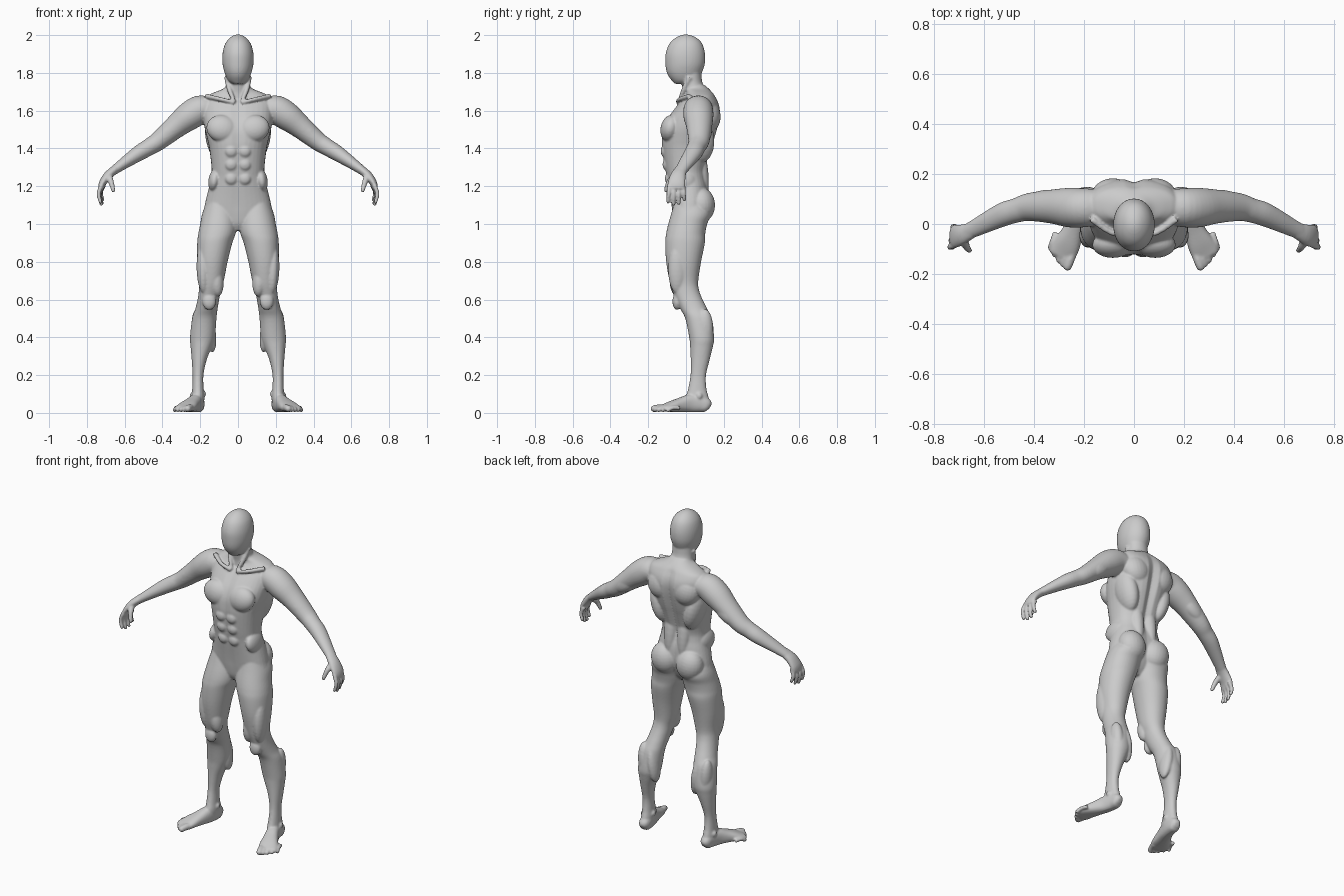
import bpy, bmesh, math
from mathutils import Vector, Matrix

N = 36  # points per cross-section


def refine(rows, k=4):
    """Catmull-Rom interpolation of a table of section values."""
    rows = [tuple(map(float, r)) for r in rows]
    out, m = [], len(rows)
    for i in range(m - 1):
        p = [rows[max(0, min(m - 1, i + d))] for d in (-1, 0, 1, 2)]
        for j in range(k):
            t = j / k
            out.append([0.5 * (2 * b + (c - a) * t + (2 * a - 5 * b + 4 * c - d) * t * t
                               + (3 * b - a - 3 * c + d) * t ** 3) for a, b, c, d in zip(*p)])
    return out + [list(rows[-1])]


def oval(e):
    """Unit superellipse points."""
    pts = []
    for i in range(N):
        c, s = math.cos(2 * math.pi * i / N), math.sin(2 * math.pi * i / N)
        pts.append((math.copysign(abs(c) ** (2 / e), c), math.copysign(abs(s) ** (2 / e), s)))
    return pts


def skin(bm, rings):
    vs = [[bm.verts.new(p) for p in r] for r in rings]
    for a, b in zip(vs, vs[1:]):
        for i in range(N):
            j = (i + 1) % N
            bm.faces.new((a[i], a[j], b[j], b[i]))
    bm.faces.new(vs[0][::-1])
    bm.faces.new(vs[-1])


def column(bm, rows, e=2.2):
    """Loft of level sections: z, x min, x max, y front, y back, spine groove."""
    rings = []
    for z, x0, x1, yf, yb, g in refine(rows):
        ring = []
        for u, v in oval(e):
            x, y = (x0 + x1) / 2 + u * (x1 - x0) / 2, (yf + yb) / 2 + v * (yb - yf) / 2
            dent = math.exp(-(x / 0.022) ** 2)
            ring.append((x, y - g * dent if v > 0 else y + 0.4 * g * dent, z))
        rings.append(ring)
    skin(bm, rings)


def tube(bm, rows, ref=(0, 1, 0), e=2.0):
    """Loft along a path: x, y, z, half size across ref, half size along ref."""
    rows, rings, ref = refine(rows), [], Vector(ref)
    for i, (x, y, z, a, b) in enumerate(rows):
        t = (Vector(rows[min(i + 1, len(rows) - 1)][:3]) - Vector(rows[max(i - 1, 0)][:3])).normalized()
        u = (ref - t * ref.dot(t)).normalized()
        v = t.cross(u)
        rings.append([Vector((x, y, z)) + v * (a * p) + u * (b * q) for p, q in oval(e)])
    skin(bm, rings)


def blob(bm, loc, size, tilt=0, lean=0):
    """Muscle ellipsoid; tilt turns about y, lean about x (degrees)."""
    m = (Matrix.Translation(loc) @ Matrix.Rotation(math.radians(tilt), 4, 'Y')
         @ Matrix.Rotation(math.radians(lean), 4, 'X') @ Matrix.Diagonal((*size, 1)))
    bmesh.ops.create_uvsphere(bm, u_segments=24, v_segments=14, radius=1, matrix=m)


def digit(bm, pts, r0, r1, ref):
    n = len(pts) - 1
    tube(bm, [(*p, r0 + (r1 - r0) * i / n, r0 + (r1 - r0) * i / n) for i, p in enumerate(pts)], ref)
    blob(bm, pts[-1], (r1, r1, r1))


bm = bmesh.new()

# Arm
tube(bm, [(.14, .07, 1.61, .06, .07), (.2, .065, 1.605, .076, .078), (.26, .066, 1.57, .075, .079),
          (.33, .07, 1.515, .062, .068), (.42, .068, 1.44, .05, .056), (.47, .055, 1.408, .045, .049),
          (.52, .04, 1.378, .042, .048), (.58, .012, 1.338, .034, .042),
          (.63, -.013, 1.303, .027, .036), (.665, -.03, 1.278, .023, .032)])
blob(bm, (.36, .045, 1.495), (.085, .038, .04), 38)
blob(bm, (.34, .1, 1.495), (.09, .038, .045), 38)

# Hand
tube(bm, [(.65, -.026, 1.29, .022, .032), (.69, -.042, 1.255, .023, .041),
          (.718, -.05, 1.215, .019, .047), (.727, -.052, 1.185, .014, .045)])
for i, length in enumerate((.088, .1, .096, .076)):
    y = -.088 + .024 * i
    s = (y + .052) * .2
    x = .726 - .004 * i
    digit(bm, [(x - .004, y, 1.205), (x + .012, y + s * .6, 1.205 - length * .5),
               (x + .002, y + s, 1.205 - length)], .0125, .0098, (0, 1, 0))
digit(bm, [(.685, -.055, 1.255), (.673, -.088, 1.225), (.66, -.106, 1.178)], .019, .011, (1, 0, 0))

# Leg
column(bm, [(*r, 0) for r in (
    (1.14, .04, .155, -.055, .09), (1.06, .008, .188, -.077, .13), (1.0, .005, .2, -.094, .112),
    (.95, .012, .21, -.105, .102), (.9, .03, .216, -.11, .1), (.8, .055, .216, -.105, .08),
    (.7, .075, .206, -.088, .065), (.65, .09, .207, -.074, .069), (.6, .1, .214, -.055, .088),
    (.55, .108, .226, -.03, .113), (.5, .114, .243, -.004, .135), (.4, .122, .254, .017, .149),
    (.35, .138, .251, .022, .142), (.28, .166, .245, .025, .125), (.2, .183, .24, .024, .106),
    (.13, .182, .242, .012, .108), (.08, .178, .245, .0, .12), (.03, .182, .245, .01, .126))], 2.1)
blob(bm, (.152, -.048, .59), (.036, .024, .045))            # kneecap
blob(bm, (.115, -.045, .7), (.038, .042, .085), 6)          # inner thigh muscle
blob(bm, (.185, -.045, .76), (.034, .05, .13), 2)
blob(bm, (.15, .1, .43), (.032, .047, .11), 8)              # calf
blob(bm, (.21, .1, .44), (.036, .045, .11), 4)
blob(bm, (.183, .06, .1), (.014, .018, .018))               # ankle bones
blob(bm, (.243, .07, .09), (.013, .017, .018))

# Foot
tube(bm, [(.208, .128, .032, .014, .014), (.21, .112, .04, .03, .036), (.213, .07, .05, .035, .047),
          (.225, .02, .05, .037, .048), (.245, -.03, .042, .043, .038), (.265, -.075, .034, .052, .029),
          (.283, -.112, .026, .055, .02), (.292, -.132, .022, .05, .015)], (0, 0, 1), 2.4)
for i in range(5):
    t = i / 4
    x, y, r = .266 + .07 * t, -.17 + .075 * t - .012 * math.sin(math.pi * t), .0165 - .005 * t
    if i == 0:
        r = .019
    digit(bm, [(x - .022, y + .062, .026), (x - .009, y + .025, .027), (x, y, r + .003)], r, r * .92, (0, 0, 1))

# Torso muscles
blob(bm, (.083, -.082, 1.505), (.085, .053, .073), -12, -12)   # chest
blob(bm, (.085, .115, 1.575), (.085, .068, .09), 10, 8)        # shoulder blade
blob(bm, (.115, .07, 1.45), (.055, .08, .13), 12, 5)           # flank of the back
blob(bm, (.045, .075, 1.3), (.04, .04, .17), 0, 8)             # lower back
blob(bm, (.085, .082, 1.1), (.083, .072, .092), 8)             # buttock
for z, y in ((1.385, -.11), (1.315, -.1), (1.24, -.088)):      # abdomen
    blob(bm, (.036, y, z), (.034, .024, .034))
blob(bm, (.125, -.02, 1.23), (.032, .07, .06), -8)             # oblique
tube(bm, [(.018, -.042, 1.643, .011, .011), (.09, -.035, 1.66, .011, .011),
          (.17, .02, 1.678, .013, .013)])                      # collarbone
tube(bm, [(.06, .02, 1.78, .014, .016), (.045, -.012, 1.71, .013, .013),
          (.018, -.038, 1.645, .009, .009)])                   # neck tendon

# Mirror every paired part
dup = bmesh.ops.duplicate(bm, geom=bm.verts[:] + bm.edges[:] + bm.faces[:])["geom"]
for v in (g for g in dup if isinstance(g, bmesh.types.BMVert)):
    v.co.x = -v.co.x

# Torso
column(bm, [(z, -w, w, f, b, g) for z, w, f, b, g in (
    (1.735, .055, .0, .1, 0), (1.715, .08, -.005, .122, 0), (1.695, .13, .0, .142, .003),
    (1.675, .17, -.008, .156, .008), (1.64, .188, -.038, .174, .012), (1.6, .188, -.07, .182, .016),
    (1.55, .183, -.105, .178, .02), (1.5, .175, -.125, .167, .022), (1.45, .163, -.13, .153, .022),
    (1.4, .152, -.128, .136, .02), (1.3, .14, -.114, .106, .016), (1.25, .141, -.104, .106, .012),
    (1.2, .152, -.095, .115, .008), (1.15, .165, -.086, .118, .006), (1.1, .176, -.078, .115, .005),
    (1.05, .18, -.07, .095, 0), (1.0, .12, -.06, .07, 0), (.965, .045, -.04, .04, 0))], 2.3)

# Neck
column(bm, [(z, -w, w, f, b, 0) for z, w, f, b in (
    (1.85, .06, -.02, .082), (1.79, .062, -.028, .082), (1.74, .064, -.022, .09),
    (1.69, .075, -.015, .125), (1.63, .08, -.02, .14))], 2)

# Head
column(bm, [(z, -w, w, f, b, 0) for z, w, f, b in (
    (2.003, .008, -.012, .01), (1.995, .03, -.038, .038), (1.975, .054, -.07, .07),
    (1.945, .072, -.093, .09), (1.9, .082, -.108, .101), (1.85, .082, -.109, .1),
    (1.81, .074, -.104, .088), (1.78, .063, -.091, .072), (1.757, .049, -.073, .05),
    (1.742, .028, -.06, .02))], 2.05)

# Flat soles
for v in bm.verts:
    v.co.z = max(v.co.z, .004)
bmesh.ops.recalc_face_normals(bm, faces=bm.faces[:])

# Fuse all parts into one smooth skin
mesh = bpy.data.meshes.new("human_body")
bm.to_mesh(mesh)
bm.free()
body = bpy.data.objects.new("human_body", mesh)
bpy.context.collection.objects.link(body)
fuse = body.modifiers.new("fuse", 'REMESH')
fuse.mode = 'VOXEL'
fuse.voxel_size = .0056
fuse.use_smooth_shade = True
soften = body.modifiers.new("soften", 'SMOOTH')
soften.factor = .5
soften.iterations = 5
